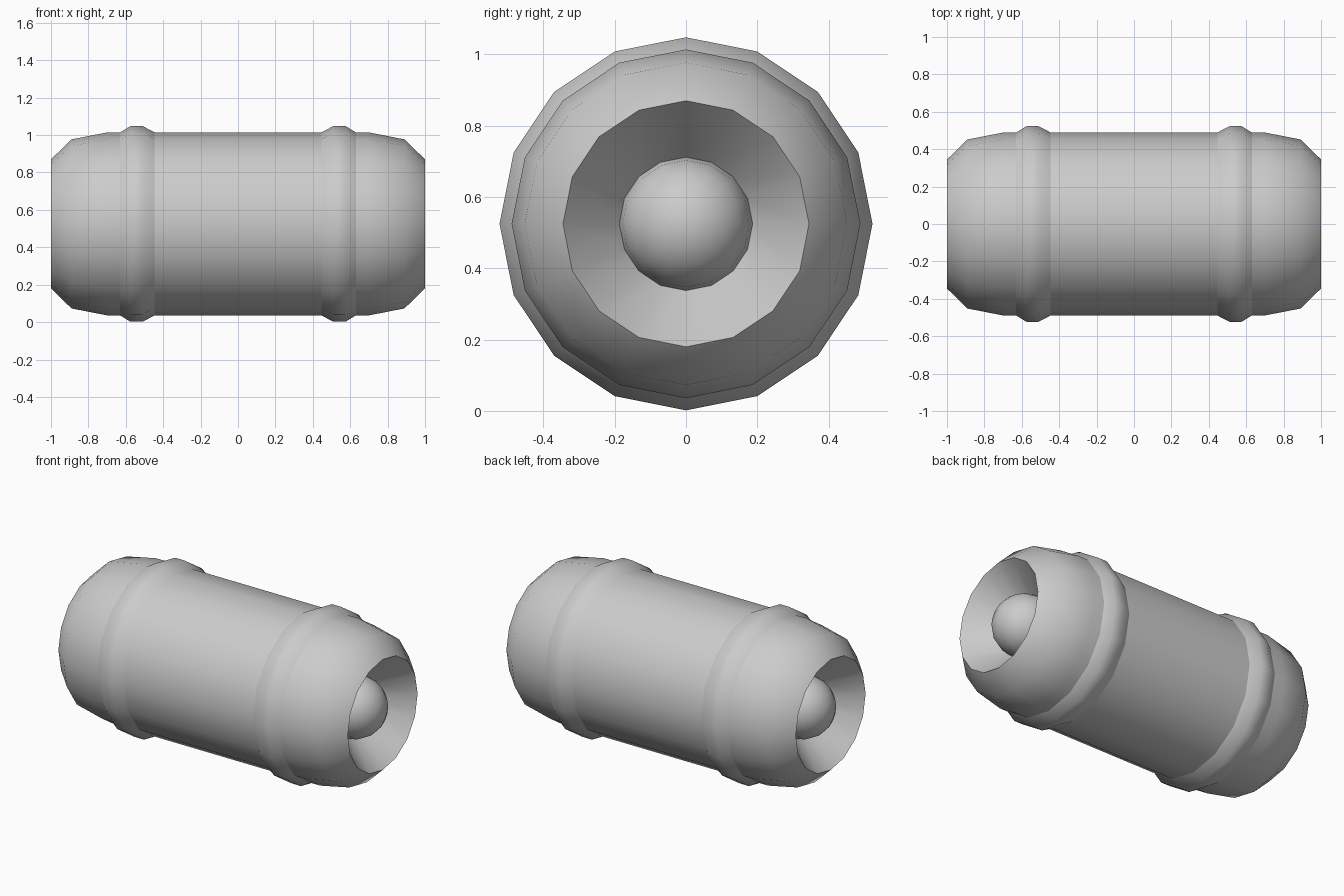
import bpy, math

if "Cube" in bpy.data.objects:
    bpy.data.objects.remove(bpy.data.objects["Cube"])

SIDES = 16
AXIS_Z = 0.525


def lathe(name, profile, closed=False, angle=50):
    """Revolve (x, radius) points about the x axis; zero radius makes a pole."""
    verts, rings, faces = [], [], []
    for x, r in profile:
        n = 1 if r < 1e-6 else SIDES
        rings.append(list(range(len(verts), len(verts) + n)))
        for i in range(n):
            a = 2 * math.pi * i / SIDES
            verts.append((x, r * math.sin(a), r * math.cos(a)))
    pairs = list(zip(rings, rings[1:]))
    if closed:
        pairs.append((rings[-1], rings[0]))
    for a, b in pairs:
        for i in range(SIDES):
            j = (i + 1) % SIDES
            if len(a) == 1:
                faces.append((a[0], b[j], b[i]))
            elif len(b) == 1:
                faces.append((a[i], a[j], b[0]))
            else:
                faces.append((a[i], a[j], b[j], b[i]))
    mesh = bpy.data.meshes.new(name)
    mesh.from_pydata(verts, [], faces)
    mesh.update()
    obj = bpy.data.objects.new(name, mesh)
    obj.location.z = AXIS_Z
    bpy.context.collection.objects.link(obj)
    bpy.ops.object.select_all(action='DESELECT')
    obj.select_set(True)
    bpy.context.view_layer.objects.active = obj
    # consistent outward normals
    bpy.ops.object.mode_set(mode='EDIT')
    bpy.ops.mesh.select_all(action='SELECT')
    bpy.ops.mesh.normals_make_consistent(inside=False)
    bpy.ops.object.mode_set(mode='OBJECT')
    bpy.ops.object.shade_smooth_by_angle(angle=math.radians(angle))
    return obj


# Shell: domed plug, dished recess, rounded shoulder, straight wall (mirrored)
DOME_X, DOME_R = 0.81, 0.187
dome = [(DOME_X + DOME_R * math.cos(t), DOME_R * math.sin(t))
        for t in (math.pi / 2 * k / 5 for k in range(6))]
half = dome + [(1.0, 0.345), (0.89, 0.452), (0.70, 0.489), (0.44, 0.489)]
lathe("barrel_shell", half + [(-x, r) for x, r in reversed(half)])

# Raised bands around the barrel
band = [(0.428, 0.48), (0.51, 0.523), (0.575, 0.523), (0.645, 0.48)]
for side, s in (("right", 1), ("left", -1)):
    lathe(side + "_band", [(s * x, r) for x, r in band], closed=True)
